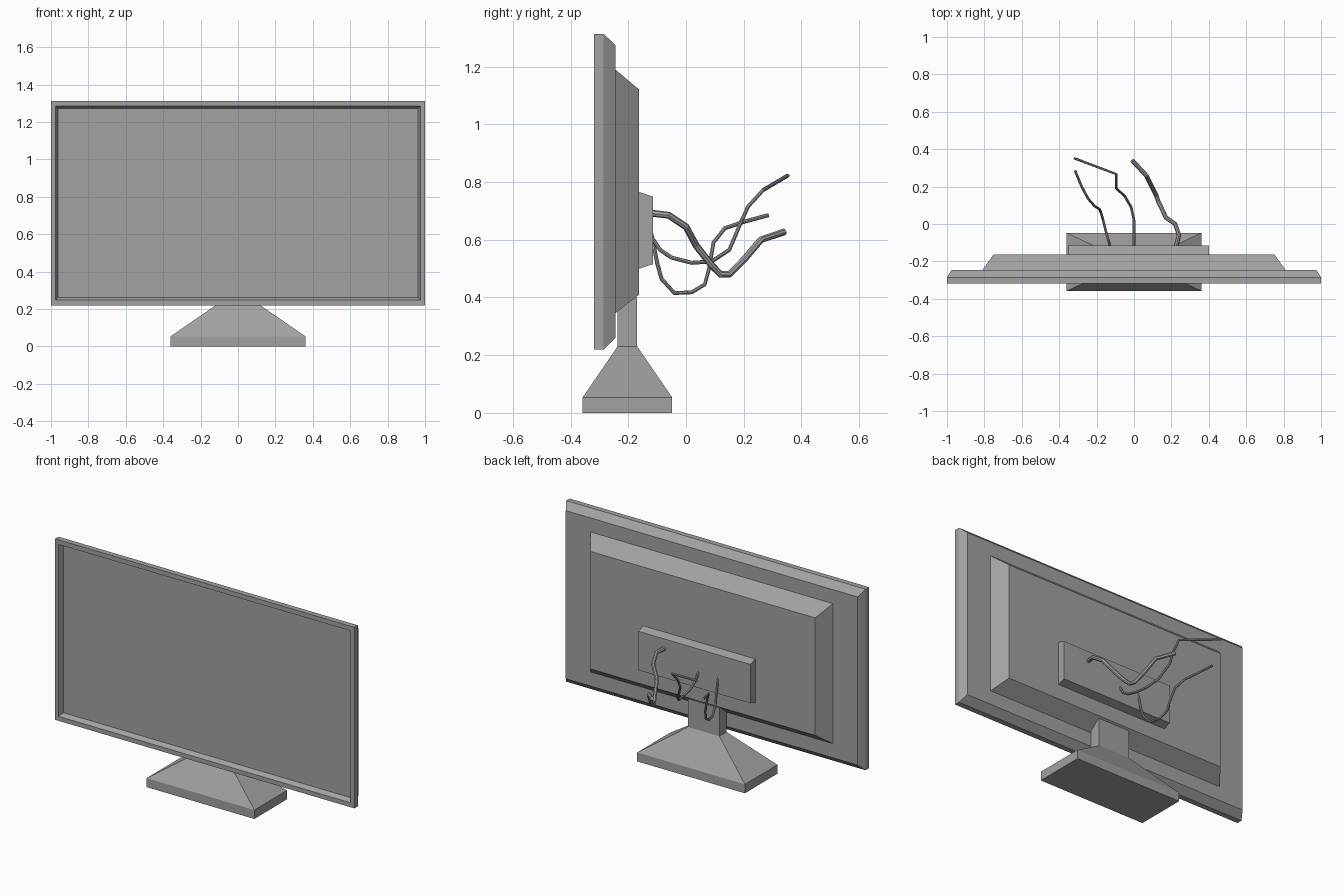
import bpy
import bmesh

cube = bpy.data.objects.get("Cube")
if cube:
    bpy.data.objects.remove(cube, do_unlink=True)

# One plain grey for the whole model
GREY = (0.36, 0.36, 0.36, 1)
grey = bpy.data.materials.new("plain grey")
grey.use_nodes = True
grey.diffuse_color = GREY
grey.node_tree.nodes["Principled BSDF"].inputs["Base Color"].default_value = GREY


def loft(name, rings, upright=False):
    """Join rectangles (x0, x1, a0, a1, depth); they lie in xz, or in xy if upright."""
    bm = bmesh.new()
    loops = []
    for x0, x1, a0, a1, d in rings:
        corners = [(x0, a0), (x1, a0), (x1, a1), (x0, a1)]
        loops.append([bm.verts.new((x, a, d) if upright else (x, d, a))
                      for x, a in corners])
    for low, high in zip(loops, loops[1:]):
        for i in range(4):
            j = (i + 1) % 4
            bm.faces.new((low[i], low[j], high[j], high[i]))
    bm.faces.new(loops[0])
    bm.faces.new(loops[-1])
    bmesh.ops.recalc_face_normals(bm, faces=bm.faces)
    mesh = bpy.data.meshes.new(name)
    bm.to_mesh(mesh)
    bm.free()
    mesh.materials.append(grey)
    obj = bpy.data.objects.new(name, mesh)
    bpy.context.collection.objects.link(obj)


def cable(name, radius, points):
    """Bent cable with straight segments and capped ends."""
    curve = bpy.data.curves.new(name, "CURVE")
    curve.dimensions = "3D"
    curve.bevel_depth = radius
    curve.bevel_resolution = 2
    curve.use_fill_caps = True
    spline = curve.splines.new("POLY")
    spline.points.add(len(points) - 1)
    for point, co in zip(spline.points, points):
        point.co = (*co, 1)
    spline.use_smooth = False
    curve.materials.append(grey)
    obj = bpy.data.objects.new(name, curve)
    bpy.context.collection.objects.link(obj)


# Screen housing: chamfered back, flat bezel, recessed display
loft("screen_housing", [
    (-.975, .975, .26, 1.275, -.245),
    (-1, 1, .22, 1.313, -.285),
    (-1, 1, .22, 1.313, -.318),
    (-.975, .975, .247, 1.285, -.318),
    (-.963, .963, .262, 1.272, -.29),
])

# Tapered back cover and the connector box on it
loft("back_cover", [
    (-.81, .81, .345, 1.19, -.245),
    (-.75, .75, .41, 1.12, -.162),
])
loft("connector_box", [
    (-.35, .4, .5, .765, -.162),
    (-.35, .4, .515, .75, -.115),
])

# Stand: foot, sloped shoulders and neck
loft("stand", [
    (-.36, .36, -.358, -.048, 0),
    (-.36, .36, -.358, -.048, .054),
    (-.105, .105, -.237, -.169, .23),
    (-.105, .105, -.237, -.169, .4),
], upright=True)

# Cables hanging from the connector box
cable("thick_cable", .012, [
    (.225, -.12, .692), (.24, -.06, .685), (.22, 0, .645), (.17, .035, .58),
    (.145, .09, .51), (.13, .12, .48), (.12, .15, .48), (.095, .2, .53),
    (.065, .26, .6), (-.01, .34, .627)])
cable("middle_cable", .007, [
    (0, -.12, .61), (0, -.09, .565), (0, -.05, .538), (0, .02, .52),
    (-.015, .09, .525), (-.05, .15, .565), (-.095, .19, .66),
    (-.095, .215, .715), (-.095, .267, .772), (-.32, .352, .822)])
cable("thin_cable", .007, [
    (-.13, -.12, .62), (-.133, -.1, .52), (-.138, -.085, .465),
    (-.15, -.04, .415), (-.165, .02, .418), (-.178, .065, .445),
    (-.185, .08, .5), (-.21, .095, .59), (-.245, .135, .64),
    (-.28, .2, .662), (-.315, .285, .685)])
